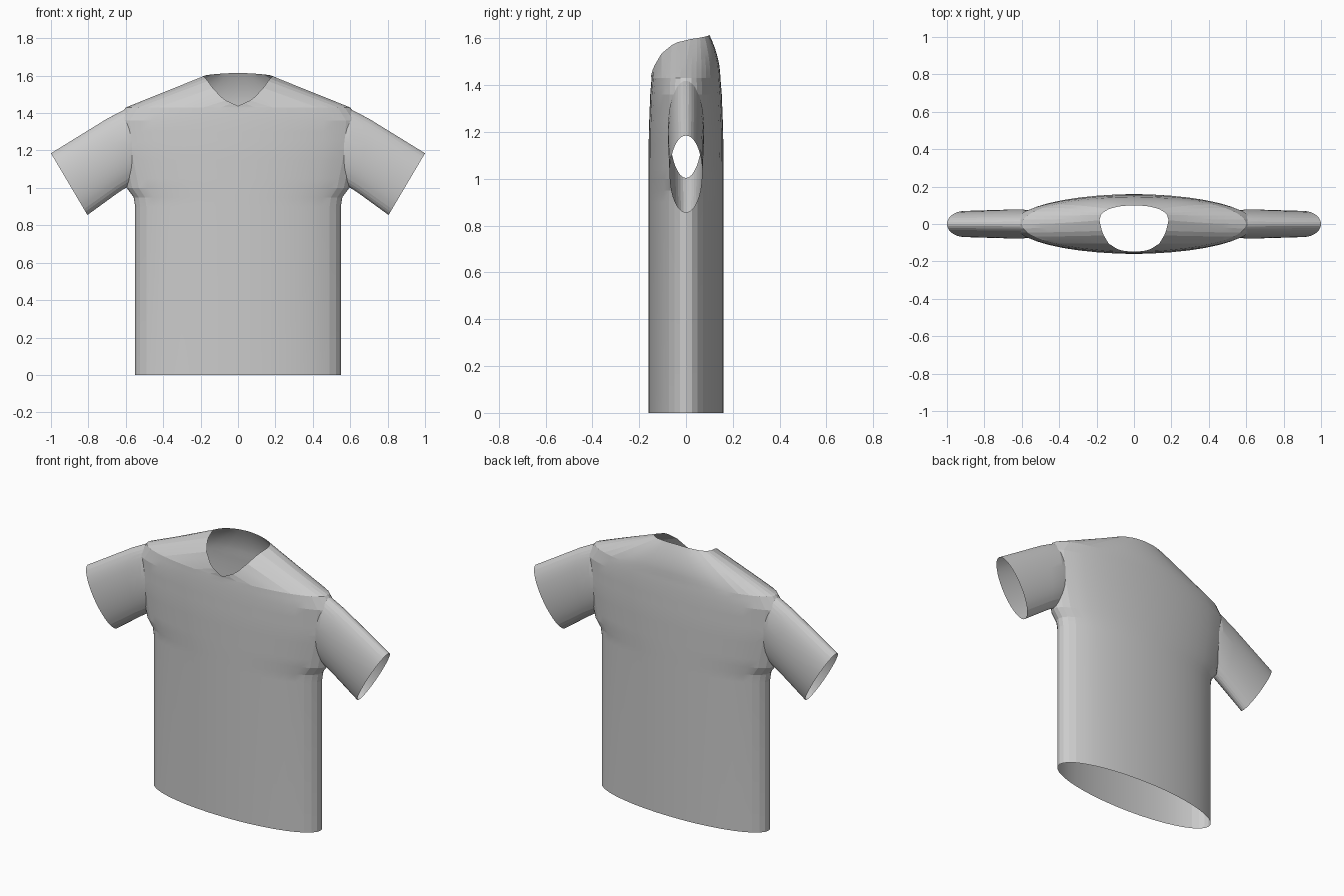
import bpy, bmesh
from math import sin, cos, pi, radians
from mathutils import Vector

cube = bpy.data.objects.get("Cube")
if cube:
    bpy.data.objects.remove(cube)

SEG = 40


def flat_material(name, rgb):
    m = bpy.data.materials.new(name)
    m.use_nodes = True
    m.diffuse_color = (*rgb, 1)
    m.node_tree.nodes["Principled BSDF"].inputs["Base Color"].default_value = (*rgb, 1)
    return m


fabric = flat_material("grey fabric", (0.6, 0.6, 0.6))
opening = flat_material("temporary opening", (0.6, 0.6, 0.6))


def sample(table, u):
    """Linear lookup in rows of (key, values...)."""
    for a, b in zip(table, table[1:]):
        if u <= b[0]:
            f = (u - a[0]) / (b[0] - a[0])
            return [p + (q - p) * f for p, q in zip(a[1:], b[1:])]
    return list(table[-1][1:])


def loft(name, rings):
    """Closed tube through rings; its end caps use the opening slot."""
    bm = bmesh.new()
    loops = [[bm.verts.new(p) for p in ring] for ring in rings]
    for a, b in zip(loops, loops[1:]):
        for i in range(SEG):
            j = (i + 1) % SEG
            bm.faces.new((a[i], a[j], b[j], b[i]))
    for ring in (loops[0], loops[-1]):
        hub = bm.verts.new(sum((v.co for v in ring), Vector()) / SEG)
        for i in range(SEG):
            bm.faces.new((ring[i], ring[(i + 1) % SEG], hub)).material_index = 1
    bmesh.ops.recalc_face_normals(bm, faces=bm.faces)
    mesh = bpy.data.meshes.new(name)
    bm.to_mesh(mesh)
    bm.free()
    mesh.materials.append(fabric)
    mesh.materials.append(opening)
    obj = bpy.data.objects.new(name, mesh)
    bpy.context.collection.objects.link(obj)
    return obj


# Torso: height, half width, half depth
BODY = [(0, .55, .16), (.9, .55, .16), (.95, .558, .16), (1.0, .595, .16),
        (1.2, .64, .159), (1.36, .648, .153), (1.43, .6, .147)]
# Neckline: angle from front to back, then x, y, z
NECK = [(-90, 0, -.15, 1.438), (-67.5, .08, -.14, 1.475), (-45, .135, -.105, 1.535),
        (-22.5, .168, -.05, 1.58), (0, .185, .02, 1.597), (22.5, .175, .055, 1.602),
        (45, .135, .08, 1.607), (67.5, .075, .096, 1.612), (90, 0, .1, 1.615)]


def body_ring(z):
    w, d = sample(BODY, z)
    return [Vector((w * cos(2 * pi * i / SEG), d * sin(2 * pi * i / SEG), z))
            for i in range(SEG)]


def neck_ring():
    ring = []
    for i in range(SEG):
        a = 360 * i / SEG
        side = 1 if a <= 90 or a >= 270 else -1
        angle = a if a <= 90 else (180 - a if a < 270 else a - 360)
        x, y, z = sample(NECK, angle)
        ring.append(Vector((side * x, y, z)))
    return ring


heights = [0, .9, .95, 1.0, 1.05, 1.1, 1.15, 1.2, 1.25, 1.3, 1.36, 1.4, 1.43]
rings = [body_ring(z) for z in heights]

# Yoke: straight shoulder slope, rounded over the chest and back
base, neck = rings[-1], neck_ring()
STEPS = 7
for k in range(1, STEPS + 1):
    s = k / STEPS
    rings.append([Vector((p.x + (q.x - p.x) * s, p.y + (q.y - p.y) * s ** 1.9,
                          p.z + (q.z - p.z) * s)) for p, q in zip(base, neck)])
shirt = loft("shirt", rings)

# Sleeves: top x, top z, bottom x, bottom z, half depth, from inside to cuff
SLEEVE = [(.42, 1.4, .5, 1.08, .06), (.6, 1.422, .585, 1.01, .077),
          (.7, 1.37, .64, .975, .077), (1.0, 1.185, .805, .855, .07)]


def sleeve(name, side):
    out = []
    for tx, tz, bx, bz, d in SLEEVE:
        ring = []
        for i in range(SEG):
            a = 2 * pi * i / SEG
            f = (1 + cos(a)) / 2
            ring.append(Vector((side * (bx + (tx - bx) * f), d * sin(a), bz + (tz - bz) * f)))
        out.append(ring)
    return loft(name, out)


# Join the sleeves to the torso
sleeves = [sleeve("left_sleeve", 1), sleeve("right_sleeve", -1)]
for s in sleeves:
    mod = shirt.modifiers.new("join " + s.name, 'BOOLEAN')
    mod.operation = 'UNION'
    mod.solver = 'EXACT'
    mod.object = s
bpy.context.view_layer.update()
joined = bpy.data.meshes.new_from_object(
    shirt.evaluated_get(bpy.context.evaluated_depsgraph_get()))
shirt.modifiers.clear()
shirt.data = joined
for s in sleeves:
    bpy.data.objects.remove(s)

# Open the hem, cuffs and neck
bm = bmesh.new()
bm.from_mesh(joined)
bmesh.ops.delete(bm, geom=[f for f in bm.faces if f.material_index == 1], context='FACES')
bm.to_mesh(joined)
bm.free()
joined.materials.clear()
joined.materials.append(fabric)
bpy.data.materials.remove(opening)

# Soft folds, crisp seams
bpy.context.view_layer.objects.active = shirt
shirt.select_set(True)
bpy.ops.object.shade_smooth_by_angle(angle=radians(8))
